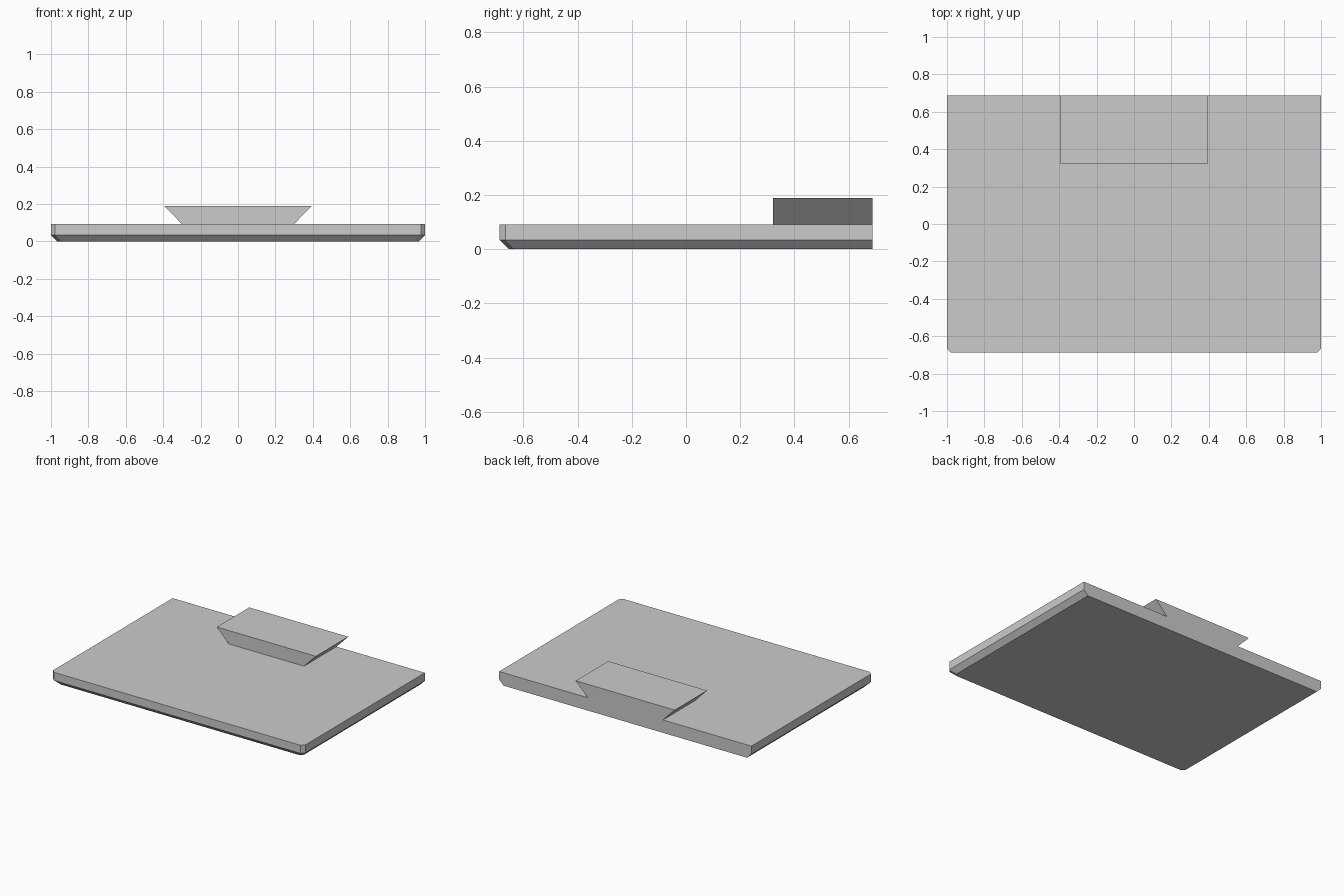
import bpy
import bmesh

if "Cube" in bpy.data.objects:
    bpy.data.objects.remove(bpy.data.objects["Cube"], do_unlink=True)

grey = bpy.data.materials.new("light_grey")
grey.use_nodes = True
colour = (0.6, 0.6, 0.6, 1)
grey.diffuse_color = colour
grey.node_tree.nodes["Principled BSDF"].inputs["Base Color"].default_value = colour

HALF_X, HALF_Y = 1.0, 0.688
PLATE_TOP, BEVEL, CORNER = 0.092, 0.034, 0.022
RAIL_TOP, RAIL_FRONT = 0.188, 0.321


def loft(name, rings):
    """Join stacked outlines of equal length into a closed solid."""
    bm = bmesh.new()
    loops = [[bm.verts.new(p) for p in ring] for ring in rings]
    for low, high in zip(loops, loops[1:]):
        for i in range(len(low)):
            j = (i + 1) % len(low)
            bm.faces.new((low[i], low[j], high[j], high[i]))
    bm.faces.new(loops[0][::-1])
    bm.faces.new(loops[-1])
    bmesh.ops.recalc_face_normals(bm, faces=bm.faces)
    mesh = bpy.data.meshes.new(name)
    bm.to_mesh(mesh)
    bm.free()
    mesh.materials.append(grey)
    obj = bpy.data.objects.new(name, mesh)
    bpy.context.collection.objects.link(obj)
    return obj


def plate_outline(inset, z):
    """Rectangle with clipped front corners; the back edge stays flush."""
    x, front = HALF_X - inset, -HALF_Y + inset
    right = [(x - CORNER, front), (x, front + CORNER), (x, HALF_Y)]
    left = [(-px, py) for px, py in reversed(right)]
    return [(px, py, z) for px, py in right + left]


def rail_outline(x, z):
    return [(-x, RAIL_FRONT, z), (x, RAIL_FRONT, z), (x, HALF_Y, z), (-x, HALF_Y, z)]


# Flat plate, bevelled underneath along the front and sides
loft("base_plate", [plate_outline(BEVEL, 0),
                    plate_outline(0, BEVEL),
                    plate_outline(0, PLATE_TOP)])

# Dovetail rail, widening upwards, flush with the back edge
loft("dovetail_rail", [rail_outline(0.299, PLATE_TOP), rail_outline(0.393, RAIL_TOP)])
